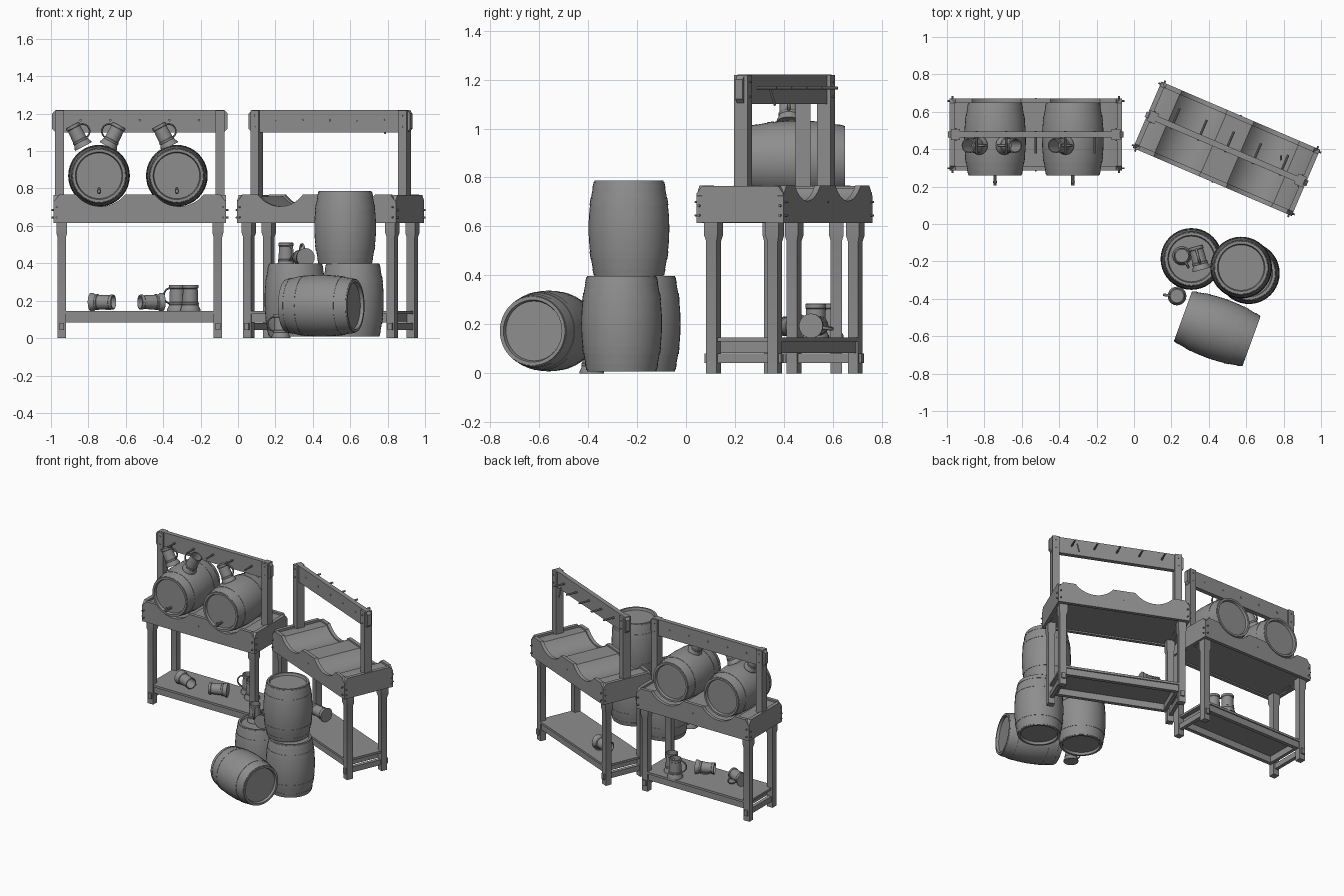
import bpy, bmesh, math
from math import radians as rad, sin, cos, pi
from mathutils import Matrix, Vector

if "Cube" in bpy.data.objects:
    bpy.data.objects.remove(bpy.data.objects["Cube"])

T = lambda x, y, z: Matrix.Translation((x, y, z))
R = lambda a, axis: Matrix.Rotation(rad(a), 4, axis)

# one dark grey for everything
dark = bpy.data.materials.new("dark_grey")
dark.diffuse_color = (0.27, 0.27, 0.27, 1)
dark.use_nodes = True
dark.node_tree.nodes["Principled BSDF"].inputs["Base Color"].default_value = dark.diffuse_color


def finish(name, bm, M):
    bmesh.ops.recalc_face_normals(bm, faces=bm.faces)
    bm.transform(M)
    me = bpy.data.meshes.new(name)
    bm.to_mesh(me)
    bm.free()
    me.materials.append(dark)
    ob = bpy.data.objects.new(name, me)
    bpy.context.collection.objects.link(ob)
    return ob


def box(name, M, x0, x1, y0, y1, z0, z1):
    bm = bmesh.new()
    bmesh.ops.create_cube(bm, size=1)
    S = Matrix.Diagonal((x1 - x0, y1 - y0, z1 - z0, 1))
    bm.transform(T((x0 + x1) / 2, (y0 + y1) / 2, (z0 + z1) / 2) @ S)
    return finish(name, bm, M)


def plate(name, M, pts, y0, y1):
    """Extrude an x-z outline along y."""
    bm = bmesh.new()
    f = bm.faces.new([bm.verts.new((x, y0, z)) for x, z in pts])
    out = bmesh.ops.extrude_face_region(bm, geom=[f])
    vs = [v for v in out['geom'] if isinstance(v, bmesh.types.BMVert)]
    bmesh.ops.translate(bm, verts=vs, vec=(0, y1 - y0, 0))
    if not any(set(g.verts) == set(f.verts) for g in bm.faces if g.is_valid) and f.is_valid is False:
        bmesh.ops.holes_fill(bm, edges=bm.edges)
    return finish(name, bm, M)


def lathe(name, M, prof, n=32, phase=0.0):
    """Spin an (r, z) profile around z."""
    bm = bmesh.new()
    rings = []
    for r, z in prof:
        if r < 1e-6:
            rings.append([bm.verts.new((0, 0, z))] * n)
        else:
            rings.append([bm.verts.new((r * cos(2 * pi * i / n + phase), r * sin(2 * pi * i / n + phase), z)) for i in range(n)])
    for a, b in zip(rings, rings[1:]):
        for i in range(n):
            j = (i + 1) % n
            vs = list(dict.fromkeys((a[i], a[j], b[j], b[i])))
            if len(vs) > 2:
                bm.faces.new(vs)
    return finish(name, bm, M)


def peg(name, M, p, d, length, r=0.005):
    """Round pin starting at p along direction d."""
    q = Vector(d).to_track_quat('Z', 'Y').to_matrix().to_4x4()
    return lathe(name, M @ T(*p) @ q, [(0, 0), (r, 0), (r, length), (0, length)], 10)


def barrel(name, M):
    rad_at = lambda z: 0.165 - 0.024 * (z / 0.195) ** 2
    half = [(0, 0.178), (0.122, 0.178), (0.127, 0.195), (rad_at(0.195), 0.195)]
    for lo, hi in ((0.165, 0.19), (0.095, 0.125)):      # raised hoops
        half += [(rad_at(hi), hi), (rad_at(hi) + 0.002, hi), (rad_at(lo) + 0.002, lo), (rad_at(lo), lo)]
    half += [(rad_at(z), z) for z in (0.06, 0.03)]
    prof = half + [(rad_at(0), 0)] + [(r, -z) for r, z in reversed(half)]
    return lathe(name, M, prof, 40)


def mug(name, M):
    lathe(name + "_body", M, [(0, 0), (0.05, 0), (0.05, 0.008), (0.043, 0.022), (0.041, 0.03), (0.043, 0.033),
          (0.043, 0.04), (0.039, 0.043), (0.037, 0.11), (0.04, 0.113), (0.04, 0.128), (0.034, 0.13),
          (0.034, 0.02), (0, 0.02)], 24)
    # swept handle on the +x side
    bm = bmesh.new()
    rings = []
    for k in range(11):
        a = -pi / 2 + pi * k / 10
        c = Vector((0.036 + 0.036 * cos(a), 0, 0.075 + 0.038 * sin(a)))
        out = Vector((cos(a), 0, sin(a)))
        rings.append([bm.verts.new(c + out * 0.0045 * cos(t) + Vector((0, 0.007 * sin(t), 0)))
                      for t in (2 * pi * i / 8 for i in range(8))])
    for a, b in zip(rings, rings[1:]):
        for i in range(8):
            bm.faces.new((a[i], a[(i + 1) % 8], b[(i + 1) % 8], b[i]))
    finish(name + "_handle", bm, M)


def cradle_outline(r, end, flat, zend, ztop, z0):
    """Board outline with two barrel-shaped dips on top."""
    zc = 0.872
    h = math.acos((zc - ztop) / r)
    pts = [(-end, z0), (end, z0), (end, zend), (flat, ztop)]
    for cx in (0.21, -0.21):
        for k in range(15):
            a = h - 2 * h * k / 14
            pts.append((cx + r * sin(a), zc - r * cos(a)))
    return pts + [(-flat, ztop), (-end, zend)]


def rack(n, M):
    # cradle: front and back boards, trough, end boards
    face = cradle_outline(0.168, 0.462, 0.43, 0.725, 0.768, 0.615)
    for side, s in (("front", -1), ("back", 1)):
        plate(f"{n}_{side}_cradle_board", M, face, s * 0.168, s * 0.193)
        for x, z in ((-0.445, 0.70), (-0.445, 0.645), (0.445, 0.70), (0.445, 0.645), (0, 0.70)):
            peg(f"{n}_{side}_board_pin", M, (x, s * 0.188, z), (0, s, 0), 0.018 if x else 0.008)
    plate(f"{n}_trough", M, cradle_outline(0.178, 0.436, 0.41, 0.75, 0.756, 0.625), -0.169, 0.169)
    E = M @ R(90, 'Z')
    for s in (-1, 1):
        # the quarter turn maps outline x to y, and extrusion y to -x
        plate(f"{n}_end_board", E, [(-0.1925, 0.6155), (0.1925, 0.6155), (0.1925, 0.735), (0.168, 0.766),
              (-0.168, 0.766), (-0.1925, 0.735)], s * 0.435, s * 0.4615)
        for y in (-0.18, 0.18):
            for z in (0.685, 0.645):
                peg(f"{n}_end_pin", M, (s * 0.455, y, z), (s, 0, 0), 0.018)
        # legs with flared tops
        for y in (-0.136, 0.136):
            q = math.sqrt(2)
            lathe(f"{n}_leg", M @ T(s * 0.4175, y, 0), [(0, 0), (0.023 * q, 0), (0.023 * q, 0.54),
                  (0.029 * q, 0.562), (0.029 * q, 0.625), (0, 0.625)], 4, pi / 4)
        # lower stretcher, tenoned through the legs
        box(f"{n}_side_stretcher", M, s * 0.4175 - 0.013, s * 0.4175 + 0.013, -0.17, 0.17, 0.042, 0.082)
        # posts carrying the beam
        box(f"{n}_post", M, s * 0.43 - 0.024, s * 0.43 + 0.024, -0.03, 0.03, 0.62, 1.218)
        for z in (1.13, 1.19):
            for d in (-1, 1):
                peg(f"{n}_post_pin", M, (s * 0.43, d * 0.025, z), (0, d, 0), 0.010)
        # shelf edging
        box(f"{n}_shelf_lip", M, -0.396, 0.396, s * 0.135 - 0.023, s * 0.135 + 0.023, 0.13, 0.146)
        box(f"{n}_shelf_rail", M, -0.40, 0.40, s * 0.136 - 0.014, s * 0.136 + 0.014, 0.083, 0.131)
        box(f"{n}_shelf_crosspiece", M, s * 0.385 - 0.012, s * 0.385 + 0.012, -0.123, 0.123, 0.083, 0.131)
    box(f"{n}_shelf_plank", M, -0.43, 0.43, -0.112, 0.112, 0.13, 0.146)
    # top beam and hanging pegs
    plate(f"{n}_top_beam", M, [(-0.45, 1.10), (0.45, 1.10), (0.47, 1.12), (0.47, 1.20), (0.45, 1.22),
          (-0.45, 1.22), (-0.47, 1.20), (-0.47, 1.12)], -0.016, 0.016)
    for k in range(-2, 3):
        peg(f"{n}_hanging_peg", M, (k * 0.158, 0.02, 1.165), (0, -1, 0), 0.12, 0.0065)


rack("left_rack", T(-0.525, 0.478, 0))
B = T(0.495, 0.402, 0) @ R(180 - 23.2, 'Z')
rack("right_rack", B)
# loose peg on the right rack
peg("loose_peg", B, (-0.29, -0.06, 1.16), (0.1, -0.3, -1), 0.07)

# barrels on the left rack, with taps
for x in (-0.743, -0.327):
    barrel("racked_barrel", T(x, 0.455, 0.868) @ R(90, 'X'))
    peg("tap_spout", Matrix.Identity(4), (x, 0.30, 0.785), (0, -1, 0), 0.095, 0.009)
    lathe("tap_handle", T(x, 0.225, 0.775), [(0, -0.006), (0.009, 0), (0.011, 0.012), (0.006, 0.03), (0, 0.034)], 10)

# floor barrels
barrel("floor_barrel_left", T(0.307, -0.187, 0.203))
barrel("floor_barrel_right", T(0.614, -0.263, 0.203))
barrel("stacked_barrel", T(0.573, -0.233, 0.592) @ R(20, 'Z'))
barrel("tipped_barrel", T(0.445, -0.56, 0.173) @ R(-20, 'Z') @ R(90, 'Y'))

# hanging mugs
mug("hanging_mug_1", T(-0.826, 0.42, 1.024) @ R(-28, 'Y'))
mug("hanging_mug_2", T(-0.695, 0.42, 1.024) @ R(28, 'Y') @ R(180, 'Z'))
mug("hanging_mug_3", T(-0.365, 0.42, 1.024) @ R(-28, 'Y'))
# shelf mugs
mug("shelf_mug_tipped_1", T(-0.785, 0.45, 0.192) @ R(-22, 'Z') @ R(90, 'Y') @ R(60, 'Z'))
mug("shelf_mug_tipped_2", T(-0.405, 0.46, 0.192) @ R(22, 'Z') @ R(-90, 'Y') @ R(100, 'Z'))
mug("shelf_mug_upright_1", T(-0.255, 0.53, 0.146) @ R(135, 'Z') @ Matrix.Scale(1.07, 4))
mug("shelf_mug_upright_2", T(-0.325, 0.59, 0.146) @ R(200, 'Z') @ Matrix.Scale(1.07, 4))
mug("right_shelf_mug_tipped", T(0.37, 0.51, 0.194) @ R(-15, 'Z') @ R(-90, 'Y') @ R(100, 'Z'))
# mugs around the floor barrels
mug("barrel_top_mug", T(0.256, -0.17, 0.381) @ R(-60, 'Z'))
mug("barrel_top_mug_tipped", T(0.362, -0.245, 0.431) @ R(105, 'Z') @ R(90, 'Y') @ R(180, 'Z'))
mug("floor_mug", T(0.23, -0.385, 0) @ R(175, 'Z'))

# smooth the round parts, keep the board edges sharp
for ob in bpy.data.objects:
    ob.select_set(True)
    bpy.context.view_layer.objects.active = ob
bpy.ops.object.shade_smooth_by_angle(angle=rad(32))
